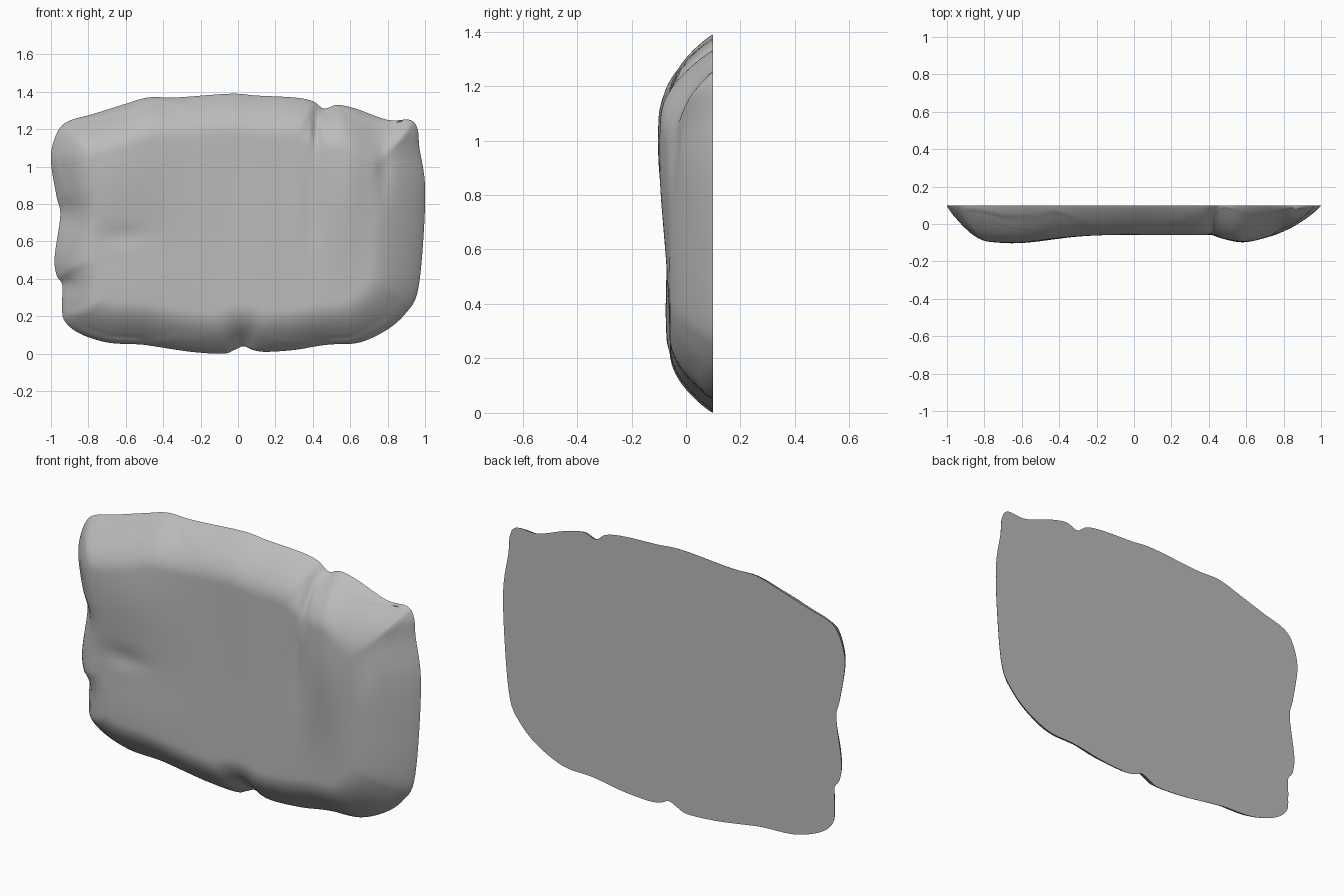
import bpy, bmesh, math
from mathutils import Vector, kdtree

default_cube = bpy.data.objects.get("Cube")
if default_cube:
    bpy.data.objects.remove(default_cube, do_unlink=True)

BACK = 0.1
CENTRE = Vector((0, 0.7))

# Slab outline, clockwise from the left edge (x, z)
OUTLINE = [Vector(p) for p in (
    (-1, 1.02), (-.99, 1.12), (-.95, 1.21), (-.89, 1.25), (-.78, 1.28), (-.62, 1.33),
    (-.48, 1.37), (-.33, 1.37), (-.04, 1.39), (.1, 1.38), (.3, 1.37), (.4, 1.35),
    (.46, 1.31), (.53, 1.33), (.63, 1.31), (.8, 1.25), (.92, 1.25), (.96, 1.2),
    (.97, 1.1), (1, .9), (.99, .6), (.96, .33), (.9, .22), (.8, .13), (.65, .06),
    (.5, .05), (.42, .04), (.3, .02), (.15, .01), (.08, .02), (.03, .04), (-.02, .02),
    (-.08, 0), (-.25, .01), (-.45, .04), (-.53, .05), (-.7, .06), (-.85, .11),
    (-.93, .18), (-.94, .27), (-.94, .37), (-.97, .42), (-.98, .52), (-.95, .74), (-.97, .84))]

# Soft swells and hollows on the face: x, z, width, height, amount
SWELLS = (
    (-.65, 1, .28, .35, .045), (.58, .95, .13, .4, .04), (-.6, .35, .3, .2, .015),
    (-.62, .63, .12, .05, -.012), (-.05, .8, .08, .3, -.005), (.42, 1.2, .02, .12, -.03),
    (.4, .8, .04, .25, -.012), (.78, 1, .04, .15, -.015), (.9, 1.17, .08, .08, .02),
    (-.95, .73, .08, .08, -.04), (-.93, .36, .04, .04, -.03), (.03, .05, .05, .06, -.03))


def smooth_loop(points, steps):
    """Closed Catmull-Rom curve through the points."""
    result, n = [], len(points)
    for i in range(n):
        a, b, c, d = (points[(i + k) % n] for k in (-1, 0, 1, 2))
        for s in range(steps):
            t = s / steps
            result.append(0.5 * (2 * b + (c - a) * t + (2 * a - 5 * b + 4 * c - d) * t * t
                                 + (3 * b - a - 3 * c + d) * t ** 3))
    return result


def ramp(value, low, high):
    t = min(max((value - low) / (high - low), 0), 1)
    return t * t * (3 - 2 * t)


rim = smooth_loop(OUTLINE, 5)
tree = kdtree.KDTree(len(rim))
for index, point in enumerate(rim):
    tree.insert((point.x, point.y, 0), index)
tree.balance()


def front_y(p):
    """Face position: rounded in from the rim, then gently uneven."""
    distance = tree.find((p.x, p.y, 0))[2]
    width = 0.22 + 0.1 * ramp(p.x, 0.5, 0.9)
    rounding = math.sin(math.pi / 2 * min(distance / width, 1)) ** 0.85
    depth = 0.158
    for x, z, w, h, amount in SWELLS:
        depth += amount * math.exp(-((p.x - x) / w) ** 2 - ((p.y - z) / h) ** 2)
    return BACK - max(depth, 0.02) * rounding


# Stone slab: rings from the rim to the middle, with a flat back
RINGS = 44
bm = bmesh.new()
rings = []
for r in range(RINGS):
    scale = 1 - (r / RINGS) ** 1.4
    ring = []
    for point in rim:
        p = CENTRE + (point - CENTRE) * scale
        ring.append(bm.verts.new((p.x, front_y(p) if r else BACK, p.y)))
    rings.append(ring)
count = len(rim)
for outer, inner in zip(rings, rings[1:]):
    for i in range(count):
        j = (i + 1) % count
        bm.faces.new((outer[i], outer[j], inner[j], inner[i]))
middle = bm.verts.new((CENTRE.x, front_y(CENTRE), CENTRE.y))
for i in range(count):
    bm.faces.new((rings[-1][i], rings[-1][(i + 1) % count], middle))
bm.faces.new(rings[0])
bmesh.ops.recalc_face_normals(bm, faces=bm.faces)
mesh = bpy.data.meshes.new("stone_slab")
bm.to_mesh(mesh)
bm.free()

# Grey stone
stone = bpy.data.materials.new("grey_stone")
stone.use_nodes = True
stone.diffuse_color = (0.5, 0.5, 0.5, 1)
stone.node_tree.nodes["Principled BSDF"].inputs["Base Color"].default_value = stone.diffuse_color
mesh.materials.append(stone)

slab = bpy.data.objects.new("stone_slab", mesh)
bpy.context.collection.objects.link(slab)
bpy.context.view_layer.objects.active = slab
slab.select_set(True)
bpy.ops.object.shade_smooth_by_angle(angle=math.radians(50))
